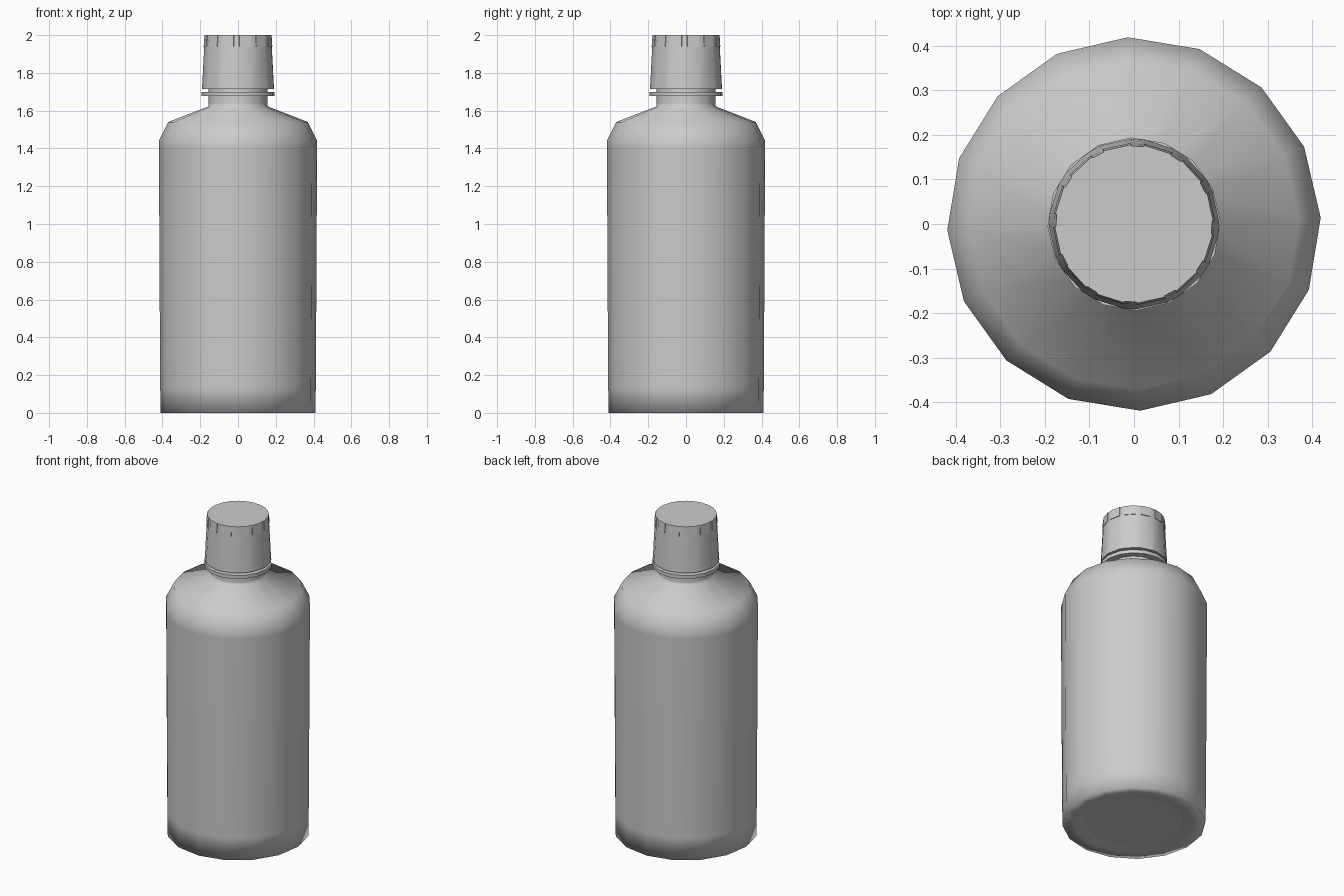
import bpy, bmesh, math

if "Cube" in bpy.data.objects:
    bpy.data.objects.remove(bpy.data.objects["Cube"])

TWIST = math.radians(1.9)
ring16 = [TWIST + math.tau * i / 16 for i in range(16)]
# Cap outline: 12 wide grips separated by narrow grooves
ring_cap = [TWIST + math.tau * i / 12 + math.radians(d) for i in range(12) for d in (0, 21)]


def lathe(name, profile, angles, caps=(True, True), closed=False):
    """Spin a (radius, z) profile through the given angles."""
    bm = bmesh.new()
    rows = [[bm.verts.new((r * math.cos(a), r * math.sin(a), z)) for a in angles]
            for r, z in profile]
    n = len(angles)
    pairs = list(zip(rows, rows[1:]))
    if closed:
        pairs.append((rows[-1], rows[0]))
    for lo, hi in pairs:
        for i in range(n):
            j = (i + 1) % n
            bm.faces.new((lo[i], lo[j], hi[j], hi[i])).smooth = True
    for use, row in zip(caps, (rows[0][::-1], rows[-1])):
        if use and not closed:
            face = bm.faces.new(row)
            for e in face.edges:
                e.smooth = False
    mesh = bpy.data.meshes.new(name)
    bm.to_mesh(mesh)
    bm.free()
    obj = bpy.data.objects.new(name, mesh)
    bpy.context.collection.objects.link(obj)
    return obj


def smooth_angle(obj, deg):
    bpy.ops.object.select_all(action='DESELECT')
    obj.select_set(True)
    bpy.context.view_layer.objects.active = obj
    bpy.ops.object.shade_smooth_by_angle(angle=math.radians(deg))


# Bottle body with slightly dished base, sloped shoulder and neck
lathe("bottle_body", [(0.28, 0.01), (0.34, 0.003), (0.411, 0), (0.412, 0.14), (0.413, 0.25),
                      (0.419, 1.40), (0.419, 1.44), (0.37, 1.54), (0.158, 1.622),
                      (0.156, 1.64), (0.156, 1.76)], ring16)

# Thin collar round the neck
collar = lathe("neck_collar", [(0.15, 1.677), (0.194, 1.677), (0.194, 1.70), (0.15, 1.70)],
               ring16, closed=True)
smooth_angle(collar, 35)

# Screw cap with a flared skirt
cap = lathe("screw_cap", [(0.15, 1.714), (0.191, 1.714), (0.188, 1.765),
                          (0.179, 1.94), (0.175, 2.0)], ring_cap, caps=(False, True))

# Raised grips round the top of the cap
bm = bmesh.new()
bm.from_mesh(cap.data)
grips = [f for f in bm.faces if len(f.verts) == 4 and f.calc_center_median().z > 1.95
         and max(e.calc_length() for e in f.edges if abs(e.verts[0].co.z - e.verts[1].co.z) < 1e-4) > 0.04]
bmesh.ops.inset_individual(bm, faces=grips, thickness=0.0005, depth=0.003)
bm.to_mesh(cap.data)
bm.free()
smooth_angle(cap, 35)
